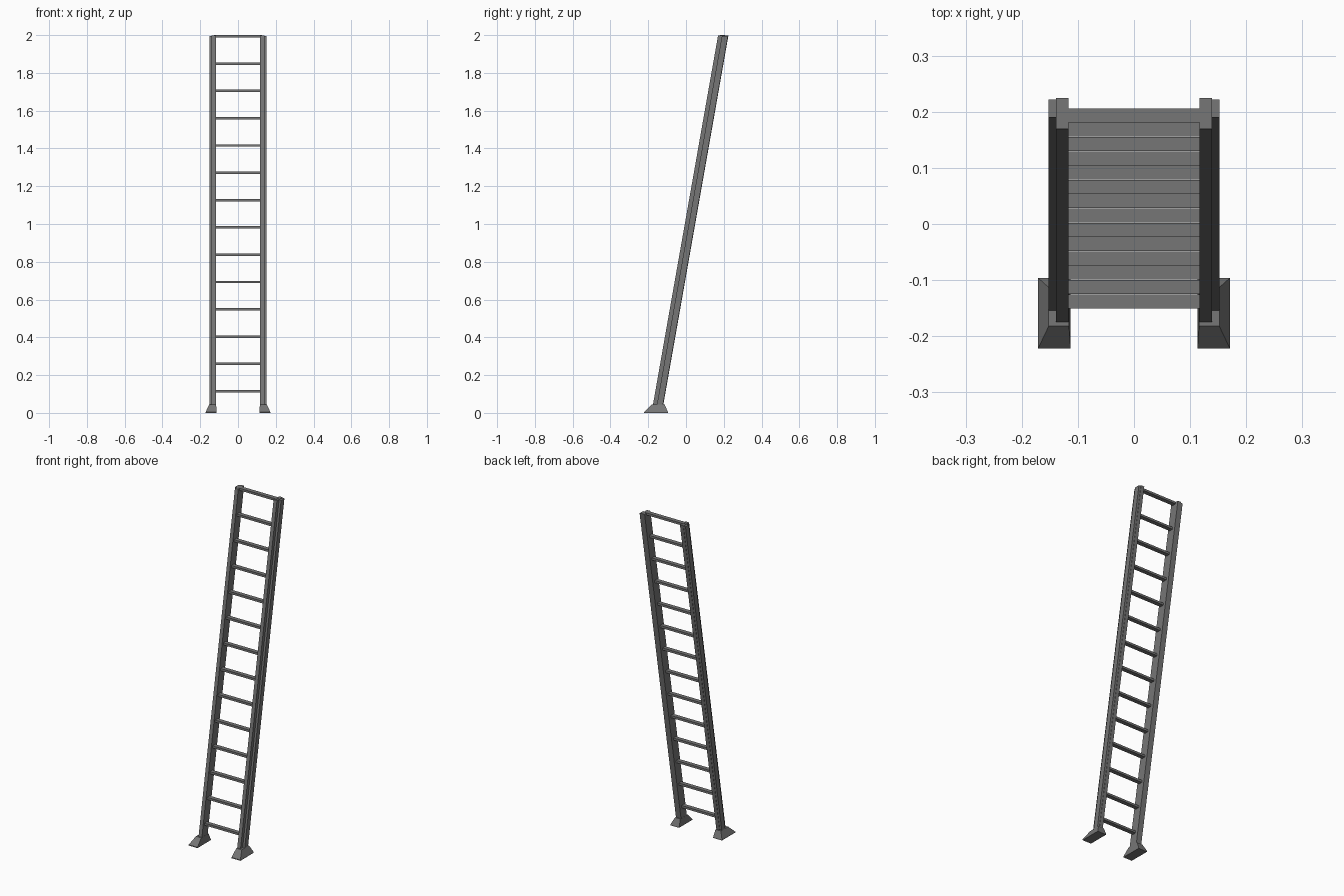
import bpy
import bmesh
import math

cube = bpy.data.objects.get("Cube")
if cube:
    bpy.data.objects.remove(cube, do_unlink=True)

# Single painted metal colour
metal = bpy.data.materials.new("grey metal")
metal.use_nodes = True
colour = (0.18, 0.18, 0.18, 1)
metal.diffuse_color = colour
metal.node_tree.nodes["Principled BSDF"].inputs["Base Color"].default_value = colour

TOP = 2.0
LEAN = math.tan(math.radians(10))


def loft(name, sections):
    """Solid through rectangles given as (x0, x1, y0, y1, z), bottom to top."""
    bm = bmesh.new()
    rings = [[bm.verts.new((x, y, z)) for x, y in
              ((x0, y0), (x1, y0), (x1, y1), (x0, y1))]
             for x0, x1, y0, y1, z in sections]
    bm.faces.new(rings[0][::-1])
    bm.faces.new(rings[-1])
    for low, high in zip(rings, rings[1:]):
        for i in range(4):
            j = (i + 1) % 4
            bm.faces.new((low[i], low[j], high[j], high[i]))
    bmesh.ops.recalc_face_normals(bm, faces=bm.faces)
    mesh = bpy.data.meshes.new(name)
    bm.to_mesh(mesh)
    bm.free()
    mesh.materials.append(metal)
    obj = bpy.data.objects.new(name, mesh)
    bpy.context.collection.objects.link(obj)
    return obj


def span(side, inner, outer):
    return tuple(sorted((side * inner, side * outer)))


def leaning_bar(name, side, inner, outer, front, back, top):
    """Upright bar whose foot is shifted forward by the lean."""
    xs = span(side, inner, outer)
    bottom = 0.03
    shift = (TOP - bottom) * LEAN
    trim = (TOP - top) * LEAN
    loft(name, [(*xs, front - shift, back - shift, bottom),
                (*xs, front - trim, back - trim, top)])


for side, label in ((1, "left"), (-1, "right")):
    # Wide inner rail with a narrower flange on its outer side
    leaning_bar(label + "_rail", side, 0.117, 0.139, 0.17, 0.225, 1.998)
    leaning_bar(label + "_rail_flange", side, 0.139, 0.152, 0.191, 0.223, 1.995)
    # Splayed foot with a thin vertical lip
    base = (*span(side, 0.113, 0.171), -0.222, -0.096)
    loft(label + "_foot", [(*base, 0), (*base, 0.005),
                           (*span(side, 0.116, 0.152), -0.182, -0.113, 0.045)])

# Rungs follow the lean from the top down
RUNGS = 14
for i in range(RUNGS):
    z = 1.9935 - i * 0.1445
    y = 0.1935 - i * 0.1445 * LEAN
    loft(f"rung_{RUNGS - i}", [(-0.128, 0.128, y - 0.0125, y + 0.0125, h)
                               for h in (z - 0.0065, z + 0.0065)])
